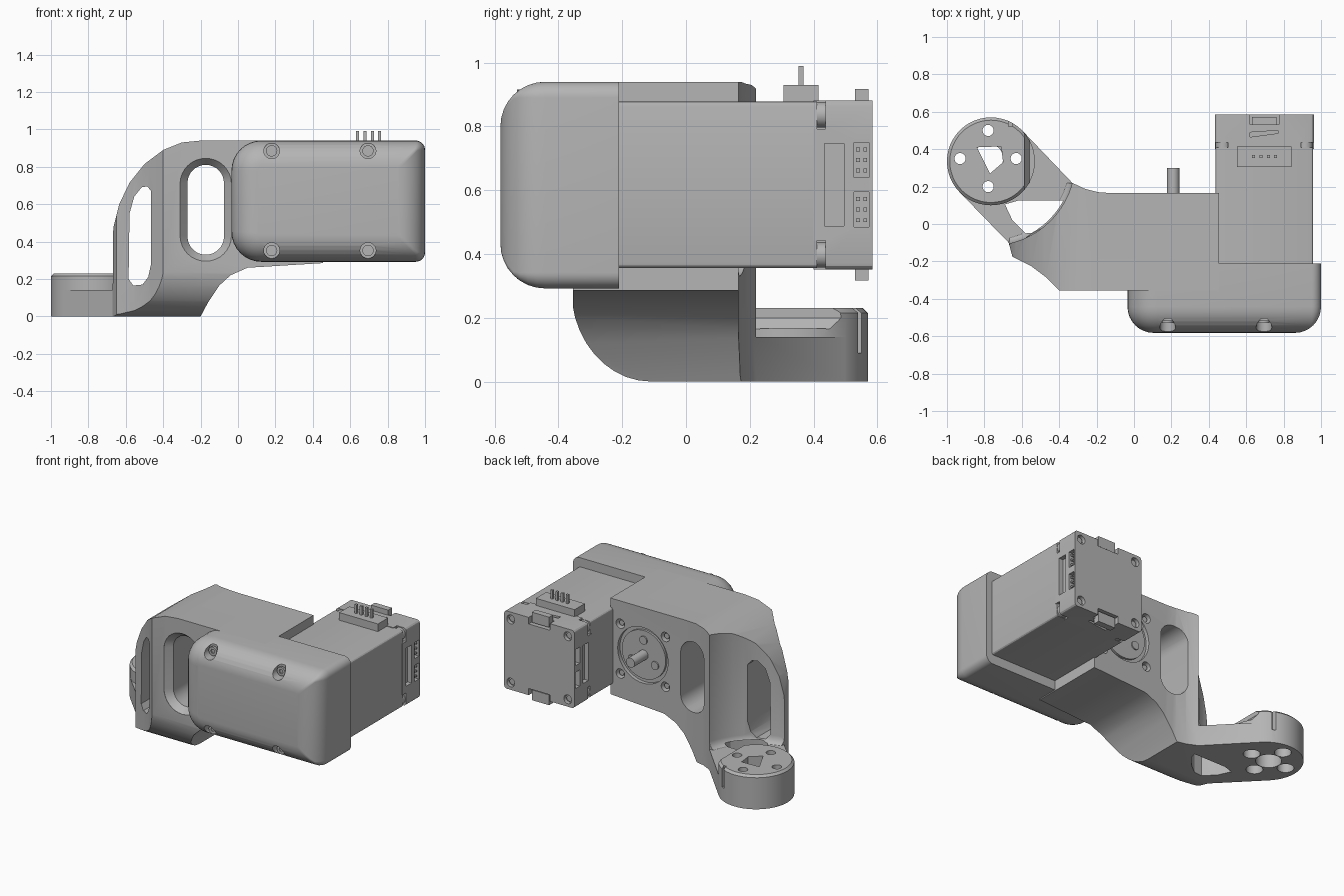
import bpy, bmesh, math
from math import sin, cos, pi

cube = bpy.data.objects.get("Cube")
if cube:
    bpy.data.objects.remove(cube)

grey = bpy.data.materials.new("machined grey")
grey.use_nodes = True
grey.diffuse_color = (0.46, 0.46, 0.46, 1)
grey.node_tree.nodes["Principled BSDF"].inputs["Base Color"].default_value = (0.46, 0.46, 0.46, 1)

# Maps a flat outline point (a, b) and a depth h onto the chosen axis
PLACE = {"x": lambda a, b, h: (h, a, b),
         "y": lambda a, b, h: (a, h, b),
         "z": lambda a, b, h: (a, b, h)}


def loft(name, axis, sections):
    """Skin a list of (outline, depth) sections and cap both ends."""
    bm = bmesh.new()
    rings = [[bm.verts.new(PLACE[axis](a, b, h)) for a, b in pts] for pts, h in sections]
    n = len(rings[0])
    for r, s in zip(rings, rings[1:]):
        for i in range(n):
            bm.faces.new((r[i], r[(i + 1) % n], s[(i + 1) % n], s[i]))
    bm.faces.new(rings[0])
    bm.faces.new(rings[-1])
    bmesh.ops.recalc_face_normals(bm, faces=bm.faces)
    me = bpy.data.meshes.new(name)
    bm.to_mesh(me)
    bm.free()
    me.materials.append(grey)
    ob = bpy.data.objects.new(name, me)
    bpy.context.collection.objects.link(ob)
    return ob


def prism(name, axis, pts, h0, h1):
    return loft(name, axis, [(pts, h0), (pts, h1)])


def circle(a, b, r, n=32):
    return [(a + r * cos(2 * pi * i / n), b + r * sin(2 * pi * i / n)) for i in range(n)]


def rod(name, axis, a, b, r, h0, h1, n=32):
    return prism(name, axis, circle(a, b, r, n), h0, h1)


def rounded(a0, a1, b0, b1, left, right, n=8):
    """Rectangle outline with separate left and right corner radii."""
    pts = []
    for a, b, r, start in ((a1 - right, b1 - right, right, 0), (a0 + left, b1 - left, left, 1),
                           (a0 + left, b0 + left, left, 2), (a1 - right, b0 + right, right, 3)):
        for i in range(n + 1):
            t = (start + i / n) * pi / 2
            pts.append((a + r * cos(t), b + r * sin(t)))
    return pts


def box(name, x0, x1, y0, y1, z0, z1):
    return prism(name, "z", [(x0, y0), (x1, y0), (x1, y1), (x0, y1)], z0, z1)


def combine(ob, tool, op="DIFFERENCE"):
    mod = ob.modifiers.new("combine", "BOOLEAN")
    mod.object, mod.operation, mod.solver = tool, op, "EXACT"
    bpy.context.view_layer.objects.active = ob
    bpy.ops.object.modifier_apply(modifier=mod.name)
    bpy.data.objects.remove(tool)


# Bracket leg: front profile crossed with the plan outline
front = [(0.455, 0.94), (-0.2, 0.94), (-0.3, 0.93), (-0.4, 0.89), (-0.5, 0.815), (-0.58, 0.715),
         (-0.635, 0.6), (-0.665, 0.48), (-0.675, 0.38), (-0.675, -0.05), (-0.2, -0.05), (-0.2, 0),
         (-0.16, 0.075), (-0.1, 0.165), (-0.04, 0.22), (0.05, 0.26), (0.455, 0.285)]
plan = [(0.5, 0.165), (-0.12, 0.165), (-0.19, 0.17), (-0.26, 0.187), (-0.33, 0.22), (-0.6, 0.2),
        (-0.67, -0.1), (-0.65, -0.175), (-0.55, -0.225), (-0.47, -0.285), (-0.4, -0.355), (0.5, -0.355)]
bracket = prism("bracket", "y", front, -0.5, 0.4)
combine(bracket, prism("plan", "z", plan, -0.2, 1.2), "INTERSECT")

# Clearance swept around the pivot hub, filleted at its foot
hx, hy, hr = -0.765, 0.335, 0.235
sweep = [(circle(hx, hy, 0.39 + 0.06 * sin(t * pi / 8), 64), 0.19 - 0.06 * cos(t * pi / 8)) for t in range(5)]
combine(bracket, loft("clearance", "z", sweep + [(circle(hx, hy, 0.45, 64), 1.2)]))

# Base plate and hub
k = hr * 0.707
plate = [(hx + k, hy + k), (hx - k, hy - k), (-0.67, -0.1), (-0.65, -0.175), (-0.5, -0.12), (-0.3, 0), (-0.33, 0.22)]
combine(bracket, prism("plate", "z", plate, -0.05, 0.14), "UNION")
hub = loft("hub", "z", [(circle(hx, hy, hr, 48), -0.06), (circle(hx, hy, hr, 48), 0.215),
                        (circle(hx, hy, hr - 0.015, 48), 0.23)])
combine(bracket, hub, "UNION")

# Rounded lower front edge and flat underside
arc = [(-0.11 - 0.25 * sin(t * pi / 20), 0.29 - 0.29 * cos(t * pi / 20)) for t in range(11)]
combine(bracket, prism("side", "x", [(0.8, 0)] + arc + [(-0.36, 1.3), (0.8, 1.3)], -1.5, 1.5), "INTERSECT")

# Windows through the leg and base
slot_out = rounded(-0.31, -0.035, 0.295, 0.845, 0.137, 0.137)
slot_in = rounded(-0.27, -0.075, 0.33, 0.81, 0.097, 0.097)
combine(bracket, loft("slot", "y", [(slot_out, -0.4), (slot_out, -0.354), (slot_in, -0.31), (slot_in, 0.4)]))
side_slot = [(-0.585, 0.2), (-0.56, 0.165), (-0.51, 0.17), (-0.48, 0.21), (-0.465, 0.28), (-0.465, 0.67),
             (-0.485, 0.695), (-0.515, 0.69), (-0.555, 0.64), (-0.58, 0.55)]
combine(bracket, prism("side_slot", "y", side_slot, -0.6, 0.6))
window = [(-0.69, 0.105), (-0.62, 0.125), (-0.38, 0.125), (-0.39, 0.08), (-0.45, 0.01), (-0.52, -0.045),
          (-0.58, -0.05), (-0.65, 0.02)]
combine(bracket, prism("window", "z", window, -0.1, 0.16))

# Hub bores: small through holes, counterbores below, three-sided centre opening
bx, by = -0.78, 0.35
for dx, dy in ((0.15, 0), (0, 0.15), (-0.15, 0), (0, -0.15)):
    combine(bracket, rod("hole", "z", bx + dx, by + dy, 0.03, -0.1, 0.3, 16))
    combine(bracket, rod("counterbore", "z", bx + dx * 0.9, by + dy * 0.9, 0.052, -0.1, 0.1, 24))
combine(bracket, rod("centre_bore", "z", bx, by, 0.08, -0.1, 0.16))
combine(bracket, prism("centre_opening", "z", [(-0.84, 0.41), (-0.71, 0.415), (-0.7, 0.33), (-0.77, 0.27)], 0.1, 0.3))
combine(bracket, box("hub_slit", -0.67, -0.65, 0.52, 0.6, 0.09, 0.24))

# Drive face: recessed ring, screws and output shaft
sx, sz = 0.21, 0.615
combine(bracket, rod("face_recess", "y", sx, sz, 0.19, 0.14, 0.3, 48))
for a in (-1, 1):
    for b in (-1, 1):
        combine(bracket, rod("face_hole", "y", sx + a * 0.17, sz + b * 0.17, 0.032, 0.12, 0.3, 20))
        rod("face_screw", "y", sx + a * 0.17, sz + b * 0.17, 0.018, 0.1, 0.15, 16)
rod("drive_disc", "y", sx, sz, 0.165, 0.12, 0.155, 48)
for i in range(3):
    t = pi / 2 + i * 2 * pi / 3
    rod("disc_screw", "y", sx + 0.1 * cos(t), sz + 0.1 * sin(t), 0.028, 0.15, 0.163, 16)
rod("shaft", "y", sx, sz, 0.033, 0.14, 0.3, 24)

# Front cover with rounded front edges
R = 0.14
layers = []
for i in range(9):
    t = i / 8 * pi / 2
    d = R * (1 - sin(t))
    layers.append((rounded(-0.035 + d, 1 - d, 0.292 + d, 0.94 - d, max(0.16 - d, 0.02), max(0.05 - d, 0.012)),
                   -0.582 + R * (1 - cos(t))))
layers.append((layers[-1][0], -0.21))
cover = loft("front_cover", "y", layers)
for x in (0.18, 0.695):
    for z in (0.352, 0.885):
        combine(cover, rod("screw_bore", "y", x, z, 0.042, -0.7, -0.505))
        screw = rod("cover_screw", "y", x, z, 0.03, -0.515, -0.53, 24)
        combine(screw, rod("socket", "y", x, z, 0.015, -0.6, -0.522, 6))

# Motor body and its rear cap, separated by a shallow seam
mx0, mx1, mz0, mz1 = 0.432, 0.962, 0.352, 0.882
prism("motor_body", "y", rounded(mx0 + 0.004, mx1 - 0.004, mz0 + 0.004, mz1 - 0.004, 0.015, 0.015, 3), -0.3, 0.41)
cap = prism("motor_rear_cap", "y", rounded(mx0, mx1, mz0, mz1, 0.02, 0.02, 3), 0.4, 0.585)
cx, cz = (mx0 + mx1) / 2, (mz0 + mz1) / 2
for a in (-1, 1):
    ex = cx + a * 0.265
    for b in (-1, 1):
        ez = cz + b * 0.265
        # Corner notches and rear screws
        combine(cap, box("notch", ex - 0.07, ex + 0.07, 0.39, 0.437, ez - 0.09, ez + 0.09))
        combine(cap, rod("rear_bore", "y", cx + a * 0.215, cz + b * 0.215, 0.03, 0.56, 0.7, 20))
        rod("rear_screw", "y", cx + a * 0.215, cz + b * 0.215, 0.02, 0.55, 0.57, 12)
        rod("corner_post", "y", cx + a * 0.22, cz + b * 0.22, 0.04, 0.38, 0.45, 16)
        # Side sockets with contacts
        z = cz + b * 0.078
        combine(cap, box("pocket", ex - 0.045, ex + 0.045, 0.527, 0.574, z - 0.055, z + 0.055))
        sx0 = ex - a * 0.035
        for i in range(3):
            for y in (0.539, 0.562):
                zz = z + (i - 1) * 0.033
                box("contact", min(sx0, sx0 - a * 0.02), max(sx0, sx0 + a * 0.025),
                    y - 0.006, y + 0.006, zz - 0.006, zz + 0.006)
    # Long side slot, wide sockets above and below
    combine(cap, box("side_groove", ex - 0.03, ex + 0.03, 0.435, 0.495, cz - 0.13, cz + 0.13))
    ez = cz + a * 0.265
    combine(cap, box("wide_pocket", cx - 0.08, cx + 0.08, 0.535, 0.6, ez - 0.045, ez + 0.045))
    box("wide_socket", cx - 0.065, cx + 0.065, 0.53, 0.572, ez - 0.035, ez + 0.035)
    combine(cap, prism("wedge_groove", "z", [(0.62, 0.465), (0.77, 0.485), (0.77, 0.5), (0.62, 0.49)],
                       ez - 0.02, ez + 0.02))

# Pin header on top of the motor
box("header_block", 0.55, 0.842, 0.305, 0.415, 0.87, 0.93)
for i in range(4):
    x = 0.64 + i * 0.039
    box("header_pin", x - 0.008, x + 0.008, 0.352, 0.368, 0.92, 0.99)

# Smooth curved surfaces, keep machined edges sharp
bpy.ops.object.select_all(action="DESELECT")
for ob in bpy.context.collection.objects:
    if ob.type == "MESH":
        ob.select_set(True)
        bpy.context.view_layer.objects.active = ob
bpy.ops.object.shade_smooth_by_angle(angle=math.radians(28))
